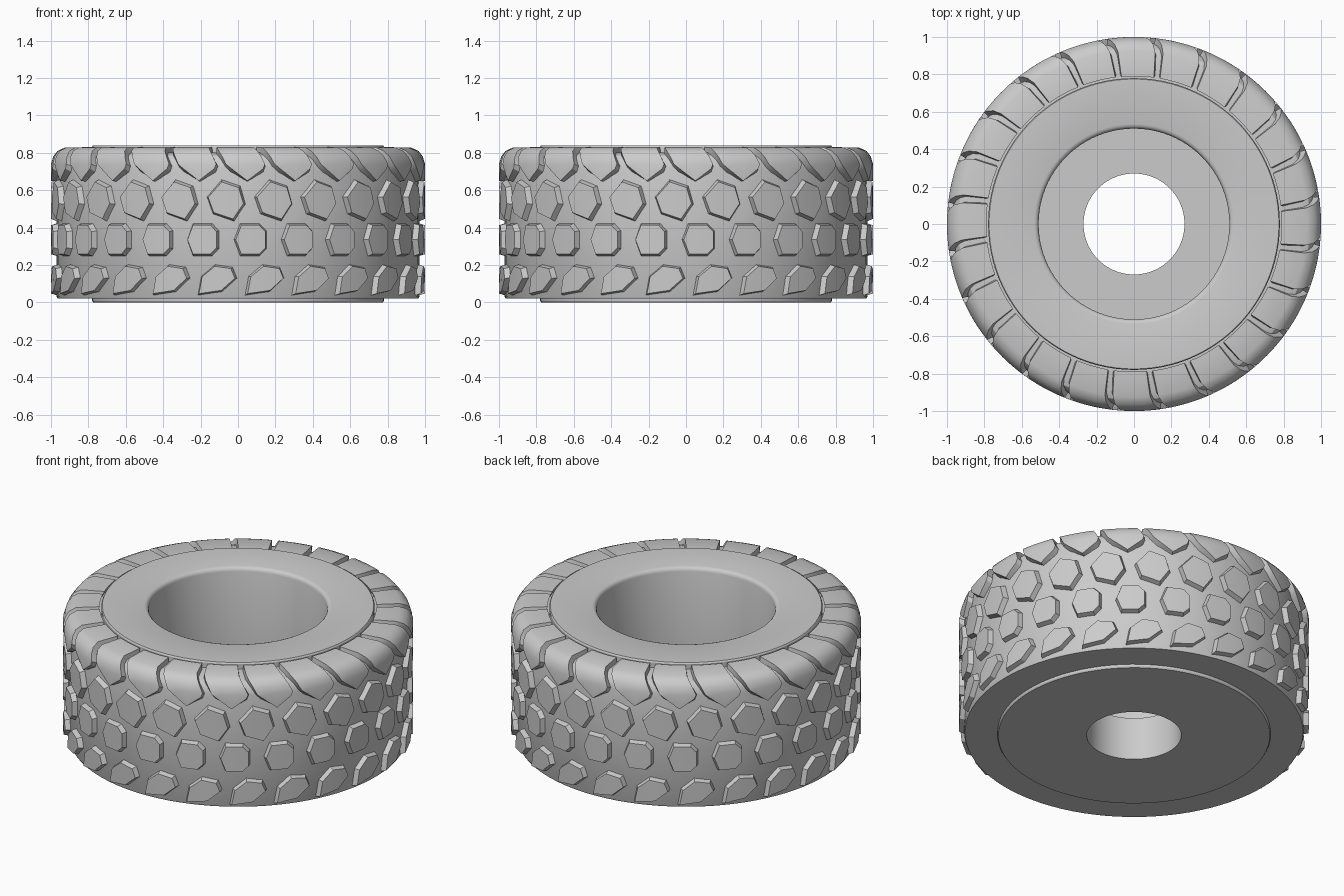
import bpy, bmesh, math

cube = bpy.data.objects.get("Cube")
if cube:
    bpy.data.objects.remove(cube, do_unlink=True)

grey = bpy.data.materials.new("light_grey")
grey.use_nodes = True
COLOR = (0.6, 0.6, 0.6, 1)
grey.diffuse_color = COLOR
grey.node_tree.nodes["Principled BSDF"].inputs["Base Color"].default_value = COLOR

COUNT = 24          # tread blocks per row
STEP = math.tau / COUNT


def polar(r, angle, z):
    """Point at an angle measured from the front, positive towards +x."""
    a = angle - math.pi / 2
    return (r * math.cos(a), r * math.sin(a), z)


def finish(bm, name):
    bmesh.ops.recalc_face_normals(bm, faces=bm.faces)
    mesh = bpy.data.meshes.new(name)
    bm.to_mesh(mesh)
    bm.free()
    mesh.materials.append(grey)
    ob = bpy.data.objects.new(name, mesh)
    bpy.context.collection.objects.link(ob)
    bpy.ops.object.select_all(action='DESELECT')
    ob.select_set(True)
    bpy.context.view_layer.objects.active = ob
    bpy.ops.object.shade_smooth_by_angle(angle=math.radians(30))
    return ob


def lathe(name, profile, segments=96):
    """Closed ring turned from a closed (radius, height) profile."""
    bm = bmesh.new()
    rings = [[bm.verts.new(polar(r, i * math.tau / segments, z)) for r, z in profile]
             for i in range(segments)]
    n = len(profile)
    for i in range(segments):
        a, b = rings[i], rings[(i + 1) % segments]
        for j in range(n):
            k = (j + 1) % n
            bm.faces.new((a[j], b[j], b[k], a[k]))
    return finish(bm, name)


def block_row(name, outline, phase, height, top=0.86):
    """Row of raised blocks with sloping sides, wrapped round the tyre."""
    bm = bmesh.new()
    for i in range(COUNT):
        mid = phase + i * STEP

        def loop(scale, r):
            return [bm.verts.new(polar(r, mid + u * scale, height + v * scale))
                    for u, v in outline]
        low, high = loop(1, 0.96), loop(top, 1.0)
        centre = bm.verts.new(polar(1.0, mid, height))
        for j in range(len(outline)):
            k = (j + 1) % len(outline)
            bm.faces.new((low[j], low[k], high[k], high[j]))
            bm.faces.new((high[j], high[k], centre))
    return finish(bm, name)


def shoulder_row(name, phase):
    """Blocks that start in a point on the tread and fold over the shoulder."""
    # radius, height, sideways slant, half width
    path = [(1.0, 0.65, 0, 0.085), (1.0, 0.74, -0.01, 0.105), (0.988, 0.78, -0.03, 0.106),
            (0.965, 0.81, -0.05, 0.107), (0.925, 0.828, -0.065, 0.108),
            (0.79, 0.83, -0.075, 0.11)]
    columns = [-1, -0.5, 0, 0.5, 1]
    pull = 0.25
    bm = bmesh.new()
    for i in range(COUNT):
        mid = phase + i * STEP
        grid, sunk = [], []
        for n, (r, z, slant, half) in enumerate(path):
            top_row, low_row = [], []
            for c in columns:
                h = z + (0.065 * abs(c) if n == 0 else 0)
                top_row.append(bm.verts.new(polar(r, mid + slant + c * half, h)))
                low_row.append(bm.verts.new(polar(
                    r + (0.85 - r) * pull, mid + slant + c * half * 1.07,
                    h + (0.68 - h) * pull - (0.012 if n == 0 else 0))))
            grid.append(top_row)
            sunk.append(low_row)
        rows, cols = len(path), len(columns)
        for a in range(rows - 1):
            for b in range(cols - 1):
                bm.faces.new((grid[a][b], grid[a][b + 1],
                              grid[a + 1][b + 1], grid[a + 1][b]))
        # side walls follow the rim of the grid
        rim = ([(0, b) for b in range(cols)] + [(a, cols - 1) for a in range(1, rows)]
               + [(rows - 1, b) for b in range(cols - 2, -1, -1)]
               + [(a, 0) for a in range(rows - 2, 0, -1)])
        for (a, b), (c, d) in zip(rim, rim[1:] + rim[:1]):
            bm.faces.new((grid[a][b], grid[c][d], sunk[c][d], sunk[a][b]))
    for v in [v for v in bm.verts if not v.link_faces]:
        bm.verts.remove(v)
    return finish(bm, name)


# Wheel core: wide recess above, narrow axle hole through the floor
lathe("wheel_core", [(0.27, 0), (0.775, 0), (0.78, 0.008), (0.78, 0.832), (0.775, 0.84),
                     (0.535, 0.84), (0.522, 0.836), (0.514, 0.828), (0.51, 0.815),
                     (0.51, 0.27), (0.27, 0.27)])

# Tyre carcass under the tread
lathe("tyre_carcass", [(0.76, 0.02), (0.965, 0.02), (0.97, 0.03), (0.97, 0.72),
                       (0.96, 0.76), (0.94, 0.785), (0.9, 0.8), (0.76, 0.8)])

# Tread blocks
middle = [(-0.095, 0), (-0.06, 0.09), (0.05, 0.09), (0.09, 0.05),
          (0.09, -0.05), (0.05, -0.09), (-0.06, -0.09)]
upper = [(-0.105, 0.02), (-0.02, 0.115), (0.085, 0.08),
         (0.115, -0.02), (0.05, -0.115), (-0.07, -0.075)]
lower = [(-0.1, 0.02), (-0.02, 0.085), (0.08, 0.07),
         (0.105, 0.01), (0.02, -0.065), (-0.12, -0.085)]
block_row("middle_tread_blocks", middle, 0.07, 0.335)
block_row("upper_tread_blocks", upper, -0.07, 0.545)
block_row("lower_tread_blocks", lower, -0.107, 0.12)
shoulder_row("shoulder_tread_blocks", 0.05)
